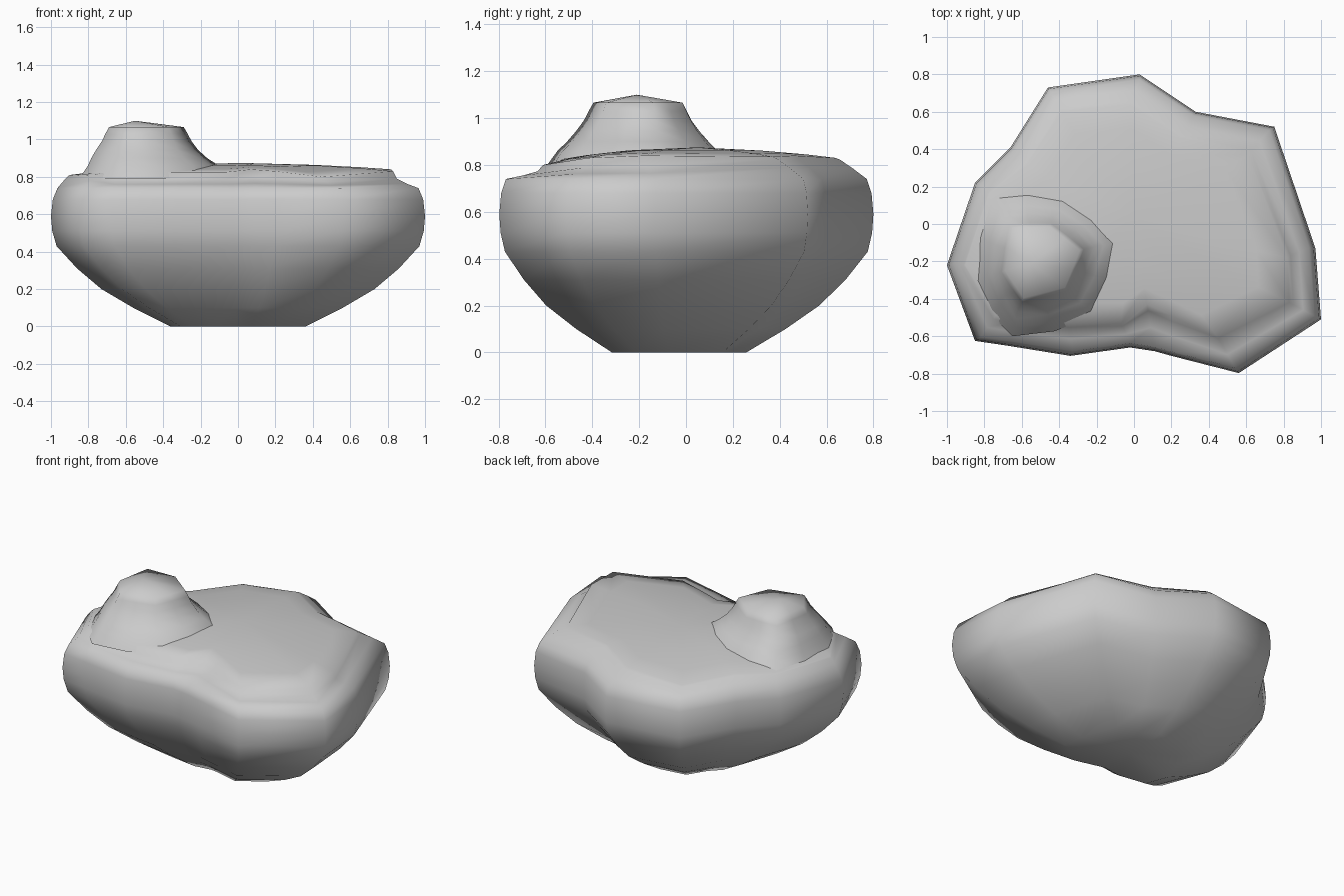
import bpy, bmesh
from math import radians

if "Cube" in bpy.data.objects:
    bpy.data.objects.remove(bpy.data.objects["Cube"])


def loft(name, rings, cap_low, cap_high):
    """Skin a stack of rings, closing both ends with a fan to a point."""
    bm = bmesh.new()
    rows = [[bm.verts.new(p) for p in ring] for ring in rings]
    n = len(rows[0])
    for a, b in zip(rows, rows[1:]):
        for i in range(n):
            j = (i + 1) % n
            bm.faces.new((a[i], a[j], b[j], b[i]))
    for row, tip in ((rows[0], cap_low), (rows[-1], cap_high)):
        t = bm.verts.new(tip)
        for i in range(n):
            bm.faces.new((row[i], row[(i + 1) % n], t))
    bmesh.ops.recalc_face_normals(bm, faces=bm.faces)
    me = bpy.data.meshes.new(name)
    bm.to_mesh(me)
    bm.free()
    ob = bpy.data.objects.new(name, me)
    bpy.context.collection.objects.link(ob)
    bpy.ops.object.select_all(action='DESELECT')
    ob.select_set(True)
    bpy.context.view_layer.objects.active = ob
    bpy.ops.object.shade_smooth_by_angle(angle=radians(85))


# Widest outline of the boulder and the matching rim of its top plateau (x, y, z)
outline = [(-1, -.22), (-.85, -.625), (-.68, -.65), (-.34, -.705), (-.02, -.66),
           (.11, -.68), (.2, -.705), (.56, -.797), (1, -.51), (.97, -.13),
           (.75, .52), (.33, .60), (.03, .80), (-.46, .73), (-.66, .41), (-.85, .22)]
rim = [(-.90, -.22, .81), (-.74, -.49, .82), (-.66, -.51, .82), (-.35, -.53, .825),
       (-.07, -.53, .825), (.07, -.43, .84), (.2, -.49, .83), (.45, -.61, .80),
       (.83, -.42, .83), (.82, -.18, .84), (.61, .37, .835), (.25, .46, .84),
       (-.02, .64, .83), (-.39, .60, .795), (-.57, .32, .81), (-.77, .16, .81)]

# Boulder body: scaled outlines up the side
profile = [(.36, 0), (.56, .10), (.73, .20), (.86, .31), (.97, .43),
           (.993, .51), (1, .59), (.99, .68), (.965, .74)]
rings = [[(x * s, y * s - .03 * max(0, 1 - z / .4), z) for x, y in outline]
         for s, z in profile]
# Step to the plateau: a small ledge at front and right, a soft slope elsewhere
for t, ledge, slope in ((.45, .25, .5), (.85, .55, .9), (1, 1, 1)):
    ring = []
    for (x, y), (u, v, w) in zip(outline, rim):
        f = ledge if x - 2 * y > .5 and y < .4 else slope
        x, y = .965 * x, .965 * y
        ring.append((x + (u - x) * t, y + (v - y) * t, .74 + (w - .74) * f))
    rings.append(ring)
for s in (.8, .5):
    rings.append([(u * s, v * s, .872 + (w - .872) * s ** 2) for u, v, w in rim])
loft("boulder_body", rings, (0, -.03, 0), (0, .05, .875))

# Hexagonal knob whose flared skirt gets rounder as it merges into the plateau
hexagon = [(-.69, -.25), (-.65, -.02), (-.45, -.015), (-.29, -.14), (-.37, -.34), (-.59, -.395)]
knob = []
for (ax, ay), (bx, by) in zip(hexagon, hexagon[1:] + hexagon[:1]):
    knob += [(ax, ay, 0), ((ax + bx) / 2, (ay + by) / 2, 1)]
cx, cy = -.50, -.19
# scale, height, bulge of the side midpoints, sideways drift
flare = [(2.0, .79, .08, .03), (1.75, .86, .08, .03), (1.55, .90, .07, .01),
         (1.36, .945, .05, 0), (1.2, .99, .03, 0), (1.1, 1.03, .02, 0), (1, 1.066, 0, 0)]
loft("boulder_knob",
     [[(cx + d + (x - cx) * s * (1 + m * b), cy + (y - cy) * s * (1 + m * b), z)
       for x, y, m in knob] for s, z, b, d in flare],
     (cx, cy, .79), (-.55, -.21, 1.1))
